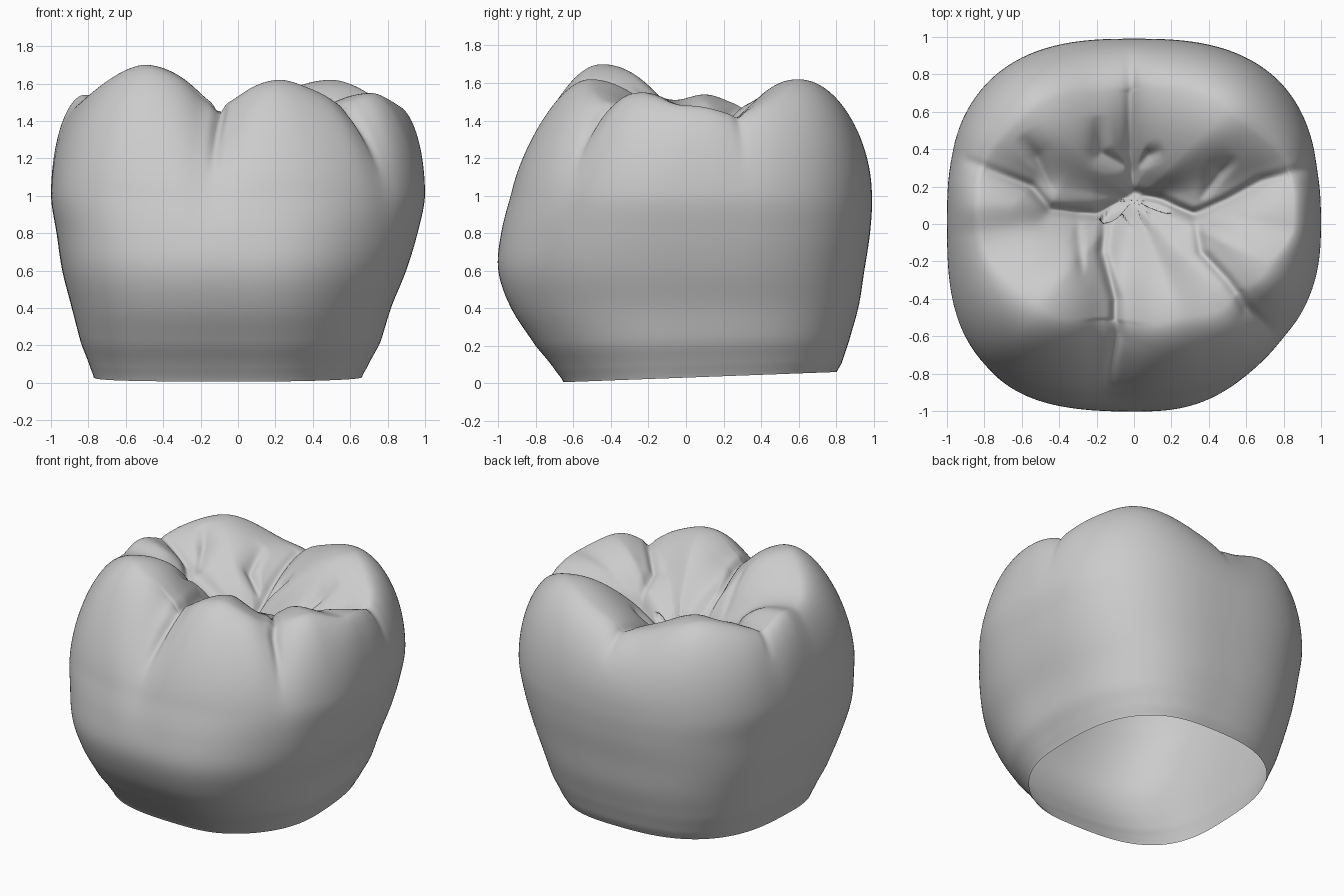
import bpy, bmesh, math
from mathutils import Vector

cube = bpy.data.objects.get("Cube")
if cube:
    bpy.data.objects.remove(cube)

SEGMENTS, WALL, SHOULDER, BASIN = 360, 34, 28, 56
PIT = Vector((0.0, 0.13, 1.2))

# Wall levels: z, reach to -x, +x, -y, +y (the last one only guides the slope)
levels = [(0, .77, .66, .65, .80), (.06, .79, .69, .69, .83), (.2, .84, .76, .80, .87),
          (.4, .89, .82, .93, .92), (.6, .94, .90, 1, .95), (.8, .97, .96, .985, .98),
          (1, 1, 1, .935, .99), (1.2, .98, .98, .87, .96)]

# Cusp crest: angle in degrees, height, distance from the centre
crest = [(-66, 1.62, .56), (-38, 1.53, .66), (-18, 1.55, .75), (0, 1.48, .85), (16, 1.46, .87),
         (50, 1.62, .78), (97, 1.46, .72), (132, 1.59, .81), (160, 1.51, .85), (173, 1.54, .83),
         (184, 1.51, .81), (222, 1.7, .67), (259, 1.55, .53), (294, 1.62, .56)]

# Fissures: width, then x, y, depth along the path
fissures = [
    (.10, [(-.9, .34, .02), (-.55, .2, .09), (-.45, .08, .1), (-.2, .05, .1), (0, .17, .08),
           (.15, .13, .1), (.32, .05, .1), (.5, .13, .1), (.68, .23, .08), (1, .32, .01)]),
    (.13, [(-.15, .05, .08), (-.17, -.15, .08), (-.1, -.4, .1), (-.1, -.65, .1), (-.15, -1, .07)]),
    (.10, [(.33, .05, .06), (.36, -.15, .07), (.5, -.3, .06), (.63, -.48, .07), (.85, -.68, .02)]),
    (.07, [(0, .17, .05), (-.02, .4, .07), (-.02, .7, .05), (-.02, .95, .0)]),
    (.06, [(-.03, .3, .03), (-.18, .38, .06), (-.2, .58, .0)]),
    (.05, [(0, .28, .03), (.08, .37, .05), (.16, .4, .0)]),
    (.06, [(.36, .12, .05), (.46, .28, .05), (.55, .36, .0)]),
    (.06, [(-.3, .04, .05), (-.28, -.2, .04), (-.25, -.34, .0)]),
    (.07, [(-.42, .12, .03), (-.52, .36, .05), (-.6, .48, .0)]),
]


def smooth(a, b, v):
    t = min(1, max(0, (v - a) / (b - a)))
    return t * t * (3 - 2 * t)


def reach_at(z):
    """Four wall reaches at height z, on a smooth curve."""
    i = max(k for k in range(len(levels) - 2) if levels[k][0] <= z)
    q = [levels[max(i + k, 0)] for k in (-1, 0, 1, 2)]
    t = (z - q[1][0]) / (q[2][0] - q[1][0])
    return [b + .5 * t * (c - a + t * (2 * a - 5 * b + 4 * c - d + t * (3 * (b - c) + d - a)))
            for a, b, c, d in list(zip(*q))[1:]]


def wall_radius(angle, reach):
    """Rounded-square outline: softer at the front +x corner, fuller at the front -x one."""
    left, right, front, back = reach
    c, s = math.cos(angle), math.sin(angle)
    n = (2.7 - .5 * max(0, math.cos(angle + math.pi / 4)) ** 2
         + .3 * max(0, math.cos(angle + math.pi * .75)) ** 2)
    return (abs(c / (right if c > 0 else left)) ** n
            + abs(s / (back if s > 0 else front)) ** n) ** (-1 / n)


def crest_at(angle):
    deg = math.degrees(angle)
    if deg > 294:
        deg -= 360
    for a, b in zip(crest, crest[1:]):
        if a[0] <= deg <= b[0]:
            t = smooth(a[0], b[0], deg)
            return a[1] + (b[1] - a[1]) * t, a[2] + (b[2] - a[2]) * t


def fissure_depth(p):
    """Soft valley plus a narrow crease, both fading out down the wall."""
    valley, crease = .62 * smooth(.7, 1.4, p.z), .5 * smooth(1.05, 1.45, p.z)
    if math.hypot(p.x, p.y) < .6:
        valley, crease = .62, .5
    total = 0
    for width, path in fissures:
        best = 0
        for (ax, ay, ad), (bx, by, bd) in zip(path, path[1:]):
            dx, dy = bx - ax, by - ay
            t = min(1, max(0, ((p.x - ax) * dx + (p.y - ay) * dy) / (dx * dx + dy * dy)))
            d = math.hypot(p.x - ax - t * dx, p.y - ay - t * dy)
            if d < width * 3:
                depth = ad + (bd - ad) * t
                best = max(best, depth * (valley * math.exp(-(d / width) ** 2)
                                          + crease * math.exp(-(d / .025) ** 2)))
        total = max(total, best) + .25 * min(total, best)
    return total


# Columns run from the open neck, up the wall, over the cusps and into the basin
bm = bmesh.new()
wall_reach = [reach_at(i / WALL) for i in range(WALL)]
top_reach = reach_at(1)
columns = []
for j in range(SEGMENTS):
    angle = math.tau * j / SEGMENTS
    out = Vector((math.cos(angle), math.sin(angle), 0))
    column = []
    for i, reach in enumerate(wall_reach):
        p = out * wall_radius(angle, reach)
        p.z = i / WALL
        p.z += .038 * (p.y + .65) * (1 - p.z) ** 3
        column.append(p)
    height, radius = crest_at(angle)
    edge = wall_radius(angle, top_reach)
    lean = .3 * max(0, -out.y)
    for i in range(SHOULDER):
        a = math.pi / 2 * i / SHOULDER
        p = out * (radius + (edge - radius) * math.cos(a) ** 1.1 * (1 - lean * math.sin(a)))
        p.z = 1 + (height - 1) * math.sin(a)
        column.append(p)
    top = out * radius
    for i in range(BASIN):
        t = 1 - i / BASIN
        p = PIT.lerp(top, t)
        p.z = PIT.z + (height - PIT.z) * math.sin(t * math.pi / 2) ** 1.25
        column.append(p)
    columns.append([bm.verts.new(p) for p in column])

for j in range(SEGMENTS):
    a, b = columns[j], columns[(j + 1) % SEGMENTS]
    for i in range(len(a) - 1):
        bm.faces.new((a[i], b[i], b[i + 1], a[i + 1]))
pit = bm.verts.new(PIT)
for j in range(SEGMENTS):
    bm.faces.new((columns[j][-1], columns[(j + 1) % SEGMENTS][-1], pit))

# Press the fissures in: along the normal outside, straight down in the basin
bm.normal_update()
for v in bm.verts:
    if v.co.z > .7:
        inside = v.normal.x * v.co.x + v.normal.y * v.co.y <= 0
        direction = Vector((0, 0, 1)) if inside else v.normal
        v.co -= direction * fissure_depth(v.co)

mesh = bpy.data.meshes.new("tooth_crown")
bm.to_mesh(mesh)
bm.free()
crown = bpy.data.objects.new("tooth_crown", mesh)
bpy.context.collection.objects.link(crown)

# Plain grey enamel
enamel = bpy.data.materials.new("grey_enamel")
enamel.use_nodes = True
colour = (.6, .6, .6, 1)
enamel.diffuse_color = colour
enamel.node_tree.nodes["Principled BSDF"].inputs["Base Color"].default_value = colour
mesh.materials.append(enamel)

# Soften stray kinks, then shade smoothly
relax = crown.modifiers.new("relax", "SMOOTH")
relax.factor = .5
relax.iterations = 3
bpy.context.view_layer.objects.active = crown
crown.select_set(True)
bpy.ops.object.shade_smooth()
